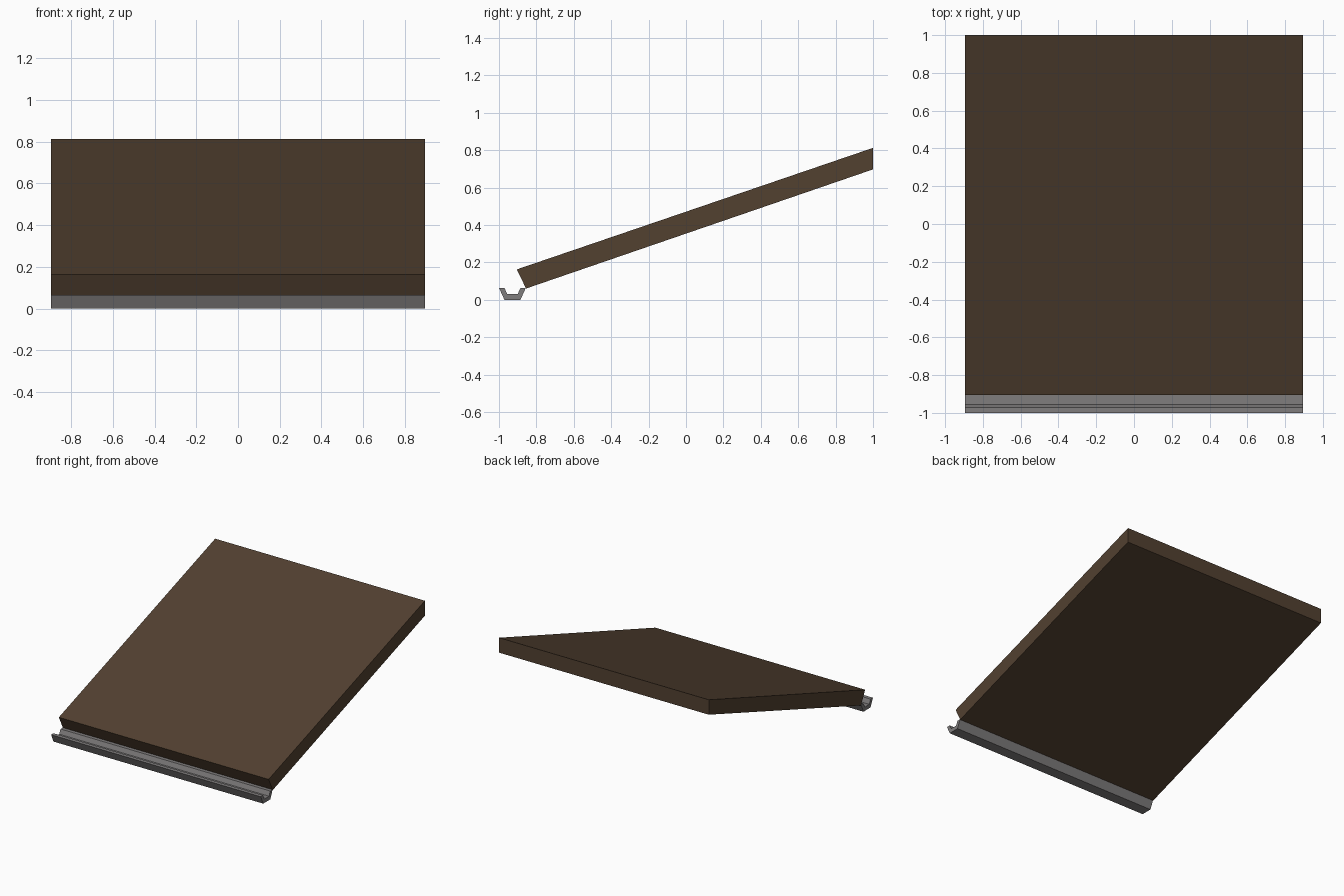
import bpy, bmesh

if "Cube" in bpy.data.objects:
    bpy.data.objects.remove(bpy.data.objects["Cube"])

HALF_WIDTH = 0.895


def material(name, rgb):
    m = bpy.data.materials.new(name)
    m.diffuse_color = (*rgb, 1.0)
    m.use_nodes = True
    m.node_tree.nodes["Principled BSDF"].inputs["Base Color"].default_value = m.diffuse_color
    return m


def extrude_profile(name, profile, mat):
    """Extrude a closed (y, z) profile across the full width in x."""
    bm = bmesh.new()
    face = bm.faces.new([bm.verts.new((-HALF_WIDTH, y, z)) for y, z in profile])
    geom = bmesh.ops.extrude_face_region(bm, geom=[face])["geom"]
    verts = [g for g in geom if isinstance(g, bmesh.types.BMVert)]
    bmesh.ops.translate(bm, verts=verts, vec=(2 * HALF_WIDTH, 0, 0))
    bmesh.ops.recalc_face_normals(bm, faces=bm.faces)
    mesh = bpy.data.meshes.new(name)
    bm.to_mesh(mesh)
    bm.free()
    mesh.materials.append(mat)
    obj = bpy.data.objects.new(name, mesh)
    bpy.context.collection.objects.link(obj)
    return obj


brown = material("dark brown", (0.085, 0.052, 0.030))
grey = material("gutter grey", (0.215, 0.205, 0.205))

# Sloping roof slab: eave cut square to the slope, upper end cut vertical
extrude_profile("roof_slab", [(-0.905, 0.162), (-0.855, 0.06),
                              (1.0, 0.697), (1.0, 0.812)], brown)

# Open trapezoid gutter: half section (offset, z) mirrored about its centre line
GUTTER_Y = -0.928
half = [(0.072, 0.064), (0.043, 0.0)]
inner = [(0.028, 0.03), (0.043, 0.064)]
right = [(GUTTER_Y + d, z) for d, z in inner + half]
left = [(GUTTER_Y - d, z) for d, z in reversed(inner + half)]
extrude_profile("gutter", right + left, grey)
